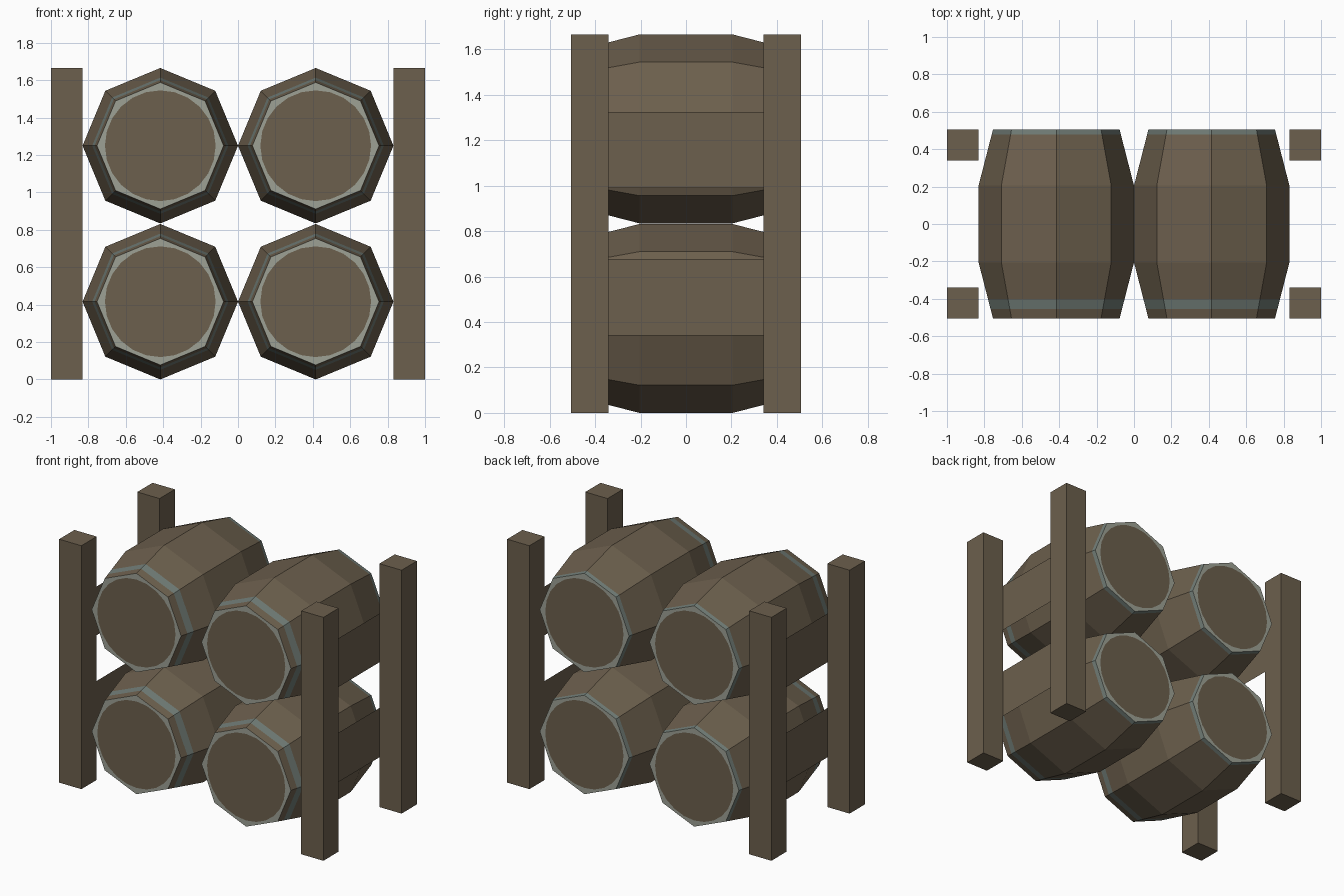
import bpy, bmesh, math

if "Cube" in bpy.data.objects:
    bpy.data.objects.remove(bpy.data.objects["Cube"])

def material(name, rgb):
    m = bpy.data.materials.new(name)
    m.diffuse_color = (*rgb, 1)
    m.use_nodes = True
    m.node_tree.nodes["Principled BSDF"].inputs["Base Color"].default_value = m.diffuse_color
    return m

WOOD = material("brown wood", (0.150, 0.115, 0.074))
HOOP = material("dull iron hoop", (0.162, 0.200, 0.180))
RIM = material("pale iron rim", (0.340, 0.358, 0.300))

def finish(bm, name, mats):
    bmesh.ops.recalc_face_normals(bm, faces=bm.faces)
    me = bpy.data.meshes.new(name)
    bm.to_mesh(me)
    bm.free()
    for m in mats:
        me.materials.append(m)
    ob = bpy.data.objects.new(name, me)
    bpy.context.collection.objects.link(ob)
    return ob

SIDES, ARC = 8, 3          # octagonal barrel, arc steps per side of the round lid
R, BELLY, END, LID = 0.4155, 0.205, 0.505, 0.296

def radius(y):
    return R - max(0, abs(y) - BELLY) * 0.257

def ring(bm, r, y, n, cx, cz):
    return [bm.verts.new((cx + r * math.cos(2 * math.pi * i / n), y,
                          cz + r * math.sin(2 * math.pi * i / n))) for i in range(n)]

def barrel(name, cx, cz):
    bm = bmesh.new()
    ys = [-END, -0.455, -0.405, -BELLY, BELLY, 0.478, END]
    rings = [ring(bm, radius(y), y, SIDES, cx, cz) for y in ys]
    # staves, with one hoop band near each end
    for k in range(len(ys) - 1):
        for i in range(SIDES):
            j = (i + 1) % SIDES
            f = bm.faces.new((rings[k][i], rings[k][j], rings[k + 1][j], rings[k + 1][i]))
            f.material_index = 1 if k in (1, 5) else 0
    # flat ends: pale rim around a round wooden lid
    for outer, y in ((rings[0], -END), (rings[-1], END)):
        n = SIDES * ARC
        lid = ring(bm, LID, y, n, cx, cz)
        bm.faces.new(lid)
        for i in range(SIDES):
            arc = [lid[(i * ARC + s) % n] for s in range(ARC, -1, -1)]
            f = bm.faces.new([outer[i], outer[(i + 1) % SIDES]] + arc)
            f.material_index = 2
    finish(bm, name, (WOOD, HOOP, RIM))

# four stacked barrels
for row, cz in (("lower", R), ("upper", 3 * R + 0.003)):
    for side, cx in (("left", -R), ("right", R)):
        barrel(f"{row}_{side}_barrel", cx, cz)

# rack: square posts and thin rail boards on each side
X0, X1, Y0, H = 0.832, 1.0, 0.34, 1.665
for side, s in (("left", -1), ("right", 1)):
    for end, t in (("front", -1), ("back", 1)):
        bm = bmesh.new()
        bmesh.ops.create_cube(bm, size=1)
        for v in bm.verts:
            v.co = (s * (X0 + X1) / 2 + v.co.x * (X1 - X0),
                    t * (Y0 + END) / 2 + v.co.y * (END - Y0),
                    (v.co.z + 0.5) * H)
        finish(bm, f"{end}_{side}_post", (WOOD,))
    for level, z0, z1 in (("lower", 0.34, 0.677), ("upper", 0.99, 1.323)):
        bm = bmesh.new()
        vs = [bm.verts.new((s * X0, y, z)) for y, z in
              ((-Y0, z0), (Y0, z0), (Y0, z1), (-Y0, z1))]
        f = bm.faces.new(vs if s > 0 else vs[::-1])
        me = bpy.data.meshes.new(f"{level}_{side}_rail")
        bm.to_mesh(me)
        bm.free()
        me.materials.append(WOOD)
        bpy.context.collection.objects.link(bpy.data.objects.new(f"{level}_{side}_rail", me))
